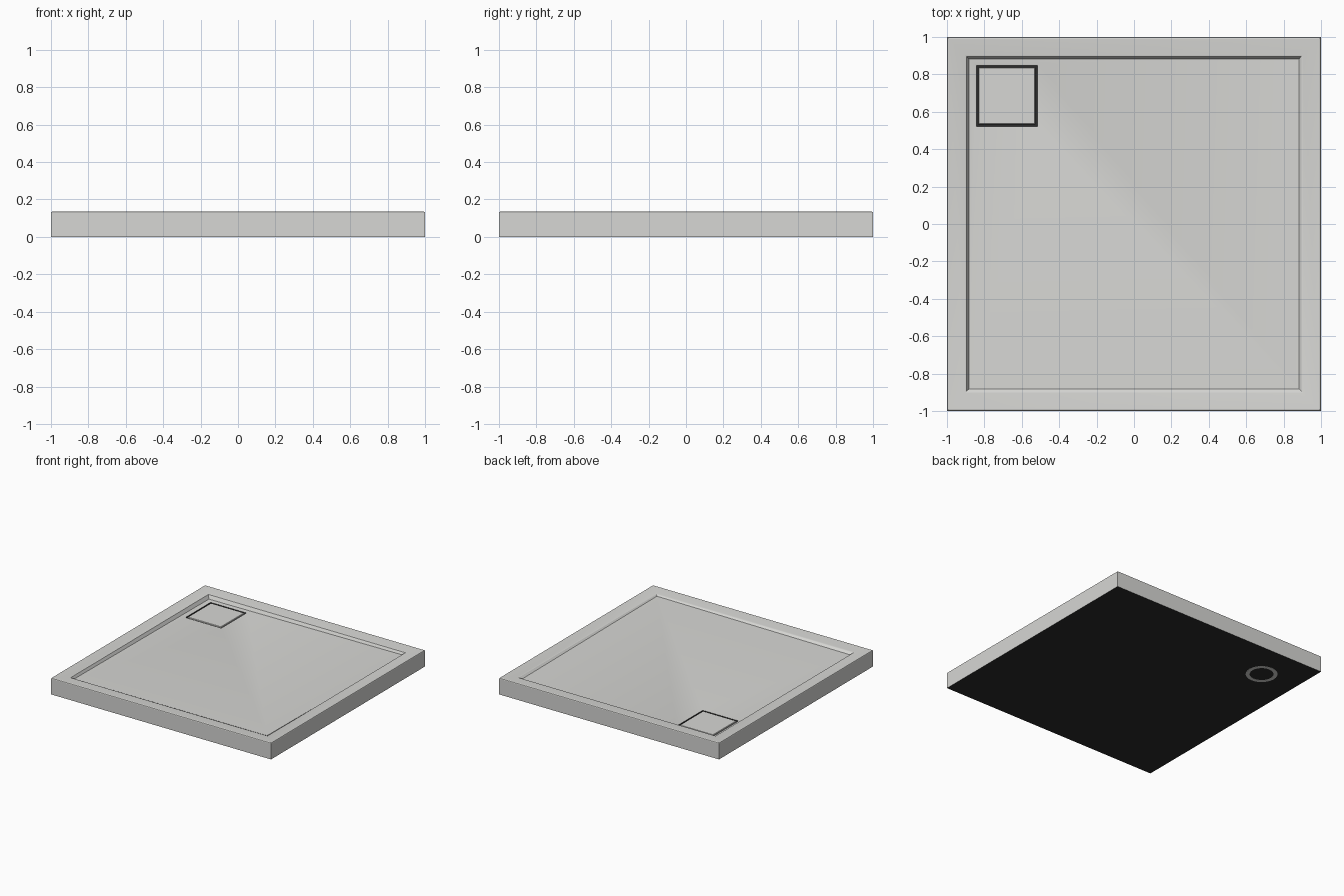
import bpy, bmesh, math

cube = bpy.data.objects.get("Cube")
if cube:
    bpy.data.objects.remove(cube)


def material(name, rgb):
    m = bpy.data.materials.new(name)
    m.use_nodes = True
    m.diffuse_color = (*rgb, 1)
    m.node_tree.nodes["Principled BSDF"].inputs["Base Color"].default_value = (*rgb, 1)
    return m


WHITE = material("warm white acrylic", (0.68, 0.68, 0.66))
BLACK = material("black underside", (0.025, 0.025, 0.025))

DRAIN_X, DRAIN_Y = -0.68, 0.685
FLOOR = 0.094            # floor height around the drain
SIGNS = [(-1, -1), (1, -1), (1, 1), (-1, 1)]


def finish(name, bm, mats, angle=30):
    bmesh.ops.recalc_face_normals(bm, faces=bm.faces)
    mesh = bpy.data.meshes.new(name)
    bm.to_mesh(mesh)
    bm.free()
    ob = bpy.data.objects.new(name, mesh)
    bpy.context.collection.objects.link(ob)
    for m in mats:
        mesh.materials.append(m)
    bpy.ops.object.select_all(action="DESELECT")
    ob.select_set(True)
    bpy.context.view_layer.objects.active = ob
    bpy.ops.object.shade_smooth_by_angle(angle=math.radians(angle))
    return ob


def square(bm, half, height, cx=0, cy=0):
    """Square loop; height may be a function of the corner signs."""
    z = height if callable(height) else lambda sx, sy: height
    return [bm.verts.new((cx + sx * half, cy + sy * half, z(sx, sy))) for sx, sy in SIGNS]


def bridge(bm, a, b, mat=0):
    for i in range(4):
        j = (i + 1) % 4
        bm.faces.new((a[i], a[j], b[j], b[i])).material_index = mat


# Tray: outer wall, rounded edge, inward sloping rim, floor falling to the drain
def floor_edge(sx, sy):
    return 0.107 + 0.006 * (sx - sy)


bm = bmesh.new()
profile = [(1, 0), (1, 0.128), (0.998, 0.133), (0.992, 0.136),
           (0.905, 0.128), (0.895, 0.125)]
loops = [square(bm, h, z) for h, z in profile]
loops.append(square(bm, 0.882, floor_edge))
loops.append(square(bm, 0.170, FLOOR, DRAIN_X, DRAIN_Y))
loops.append(square(bm, 0.163, FLOOR - 0.002, DRAIN_X, DRAIN_Y))
for a, b in zip(loops, loops[1:]):
    bridge(bm, a, b)
# Black recess under the drain cover
pit = square(bm, 0.163, FLOOR - 0.02, DRAIN_X, DRAIN_Y)
bridge(bm, loops[-1], pit, 1)
bm.faces.new(pit).material_index = 1
# Black underside
base = square(bm, 1, 0.001)
bm.faces.new(base).material_index = 1
finish("shower_tray", bm, [WHITE, BLACK], 20)

# Drain cover, with a fine chamfered edge
bm = bmesh.new()
rings = [square(bm, h, z, DRAIN_X, DRAIN_Y)
         for h, z in [(0.152, FLOOR - 0.02), (0.152, FLOOR - 0.003), (0.149, FLOOR)]]
for a, b in zip(rings, rings[1:]):
    bridge(bm, a, b)
bm.faces.new(rings[0])
bm.faces.new(rings[-1])
finish("drain_cover", bm, [WHITE])

# Outlet ring on the underside
bm = bmesh.new()
SIDES = 48
section = [(0.12, 0), (0.12, 0.003), (0.09, 0.003), (0.09, 0)]
verts = []
for i in range(SIDES):
    t = math.tau * i / SIDES
    verts.append([bm.verts.new((DRAIN_X + r * math.cos(t), DRAIN_Y + r * math.sin(t), z))
                  for r, z in section])
for i in range(SIDES):
    bridge(bm, verts[i], verts[(i + 1) % SIDES])
finish("outlet_ring", bm, [WHITE])
